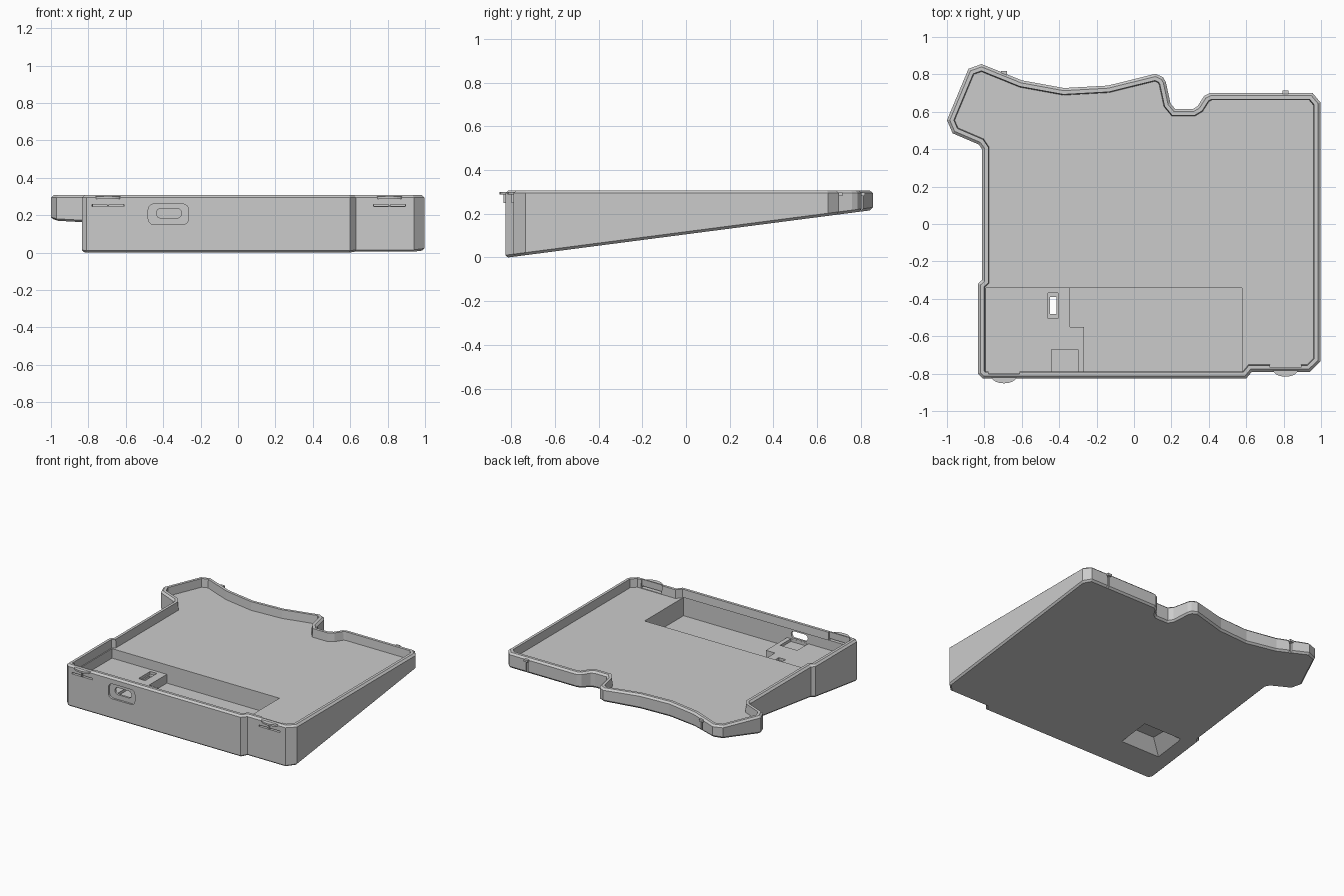
import bpy, bmesh, math
from mathutils import Vector

if "Cube" in bpy.data.objects:
    bpy.data.objects.remove(bpy.data.objects["Cube"], do_unlink=True)

grey = bpy.data.materials.new("plain grey")
grey.use_nodes = True
COLOUR = (0.6, 0.6, 0.6, 1)
grey.diffuse_color = COLOUR
grey.node_tree.nodes["Principled BSDF"].inputs["Base Color"].default_value = COLOUR

TOP, FLOOR, POCKET, SHELF = 0.307, 0.245, 0.11, 0.175


def underside(y):
    return 0.13 * (y + 0.814)


def loft(name, rings):
    """Closed solid through rings of equal point count, faces outward."""
    bm = bmesh.new()
    loops = [[bm.verts.new(p) for p in ring] for ring in rings]
    n = len(loops[0])
    for a, b in zip(loops, loops[1:]):
        for i in range(n):
            j = (i + 1) % n
            bm.faces.new((a[i], a[j], b[j], b[i]))
    caps = [bm.faces.new(loops[0][::-1]), bm.faces.new(loops[-1])]
    bmesh.ops.triangulate(bm, faces=caps)
    if bm.calc_volume(signed=True) < 0:
        bmesh.ops.reverse_faces(bm, faces=bm.faces)
    mesh = bpy.data.meshes.new(name)
    bm.to_mesh(mesh)
    bm.free()
    mesh.materials.append(grey)
    obj = bpy.data.objects.new(name, mesh)
    bpy.context.collection.objects.link(obj)
    return obj


def prism(name, outline, z0, z1):
    return loft(name, [[(x, y, z) for x, y in outline] for z in (z0, z1)])


def rect(x0, x1, y0, y1):
    return [(x0, y0), (x1, y0), (x1, y1), (x0, y1)]


def box(name, x0, x1, y0, y1, z0, z1):
    return prism(name, rect(x0, x1, y0, y1), z0, z1)


def inset(points, d):
    """Mitred inward offset of a counterclockwise outline."""
    out, n = [], len(points)
    for i in range(n):
        p, q, r = (Vector(points[(i + k) % n]) for k in (-1, 0, 1))
        u, v = (q - p).normalized(), (r - q).normalized()
        a, b = Vector((-u.y, u.x)), Vector((-v.y, v.x))
        out.append(tuple(q + (a + b) * d / (1 + a.dot(b))))
    return out


def rounded(x0, x1, z0, z1, r, y):
    """Rounded rectangle standing in the xz plane."""
    ring = []
    corners = [(x1 - r, z1 - r), (x0 + r, z1 - r), (x0 + r, z0 + r), (x1 - r, z0 + r)]
    for k, (cx, cz) in enumerate(corners):
        for s in range(5):
            t = (k + s / 4) * math.pi / 2
            ring.append((cx + r * math.cos(t), y, cz + r * math.sin(t)))
    return ring


def volume(mesh):
    bm = bmesh.new()
    bm.from_mesh(mesh)
    result = bm.calc_volume(signed=True)
    bm.free()
    return result


def cut(target, cutter):
    """Subtract the cutter, keeping only a result with a sound volume."""
    before = volume(target.data)
    for solver in ("EXACT", "FLOAT"):
        mod = target.modifiers.new("cut", "BOOLEAN")
        mod.operation, mod.solver, mod.object = "DIFFERENCE", solver, cutter
        graph = bpy.context.evaluated_depsgraph_get()
        mesh = bpy.data.meshes.new_from_object(target.evaluated_get(graph), depsgraph=graph)
        target.modifiers.remove(mod)
        if before * 0.6 < volume(mesh) < before * 1.001:
            target.data = mesh
            break
    bpy.data.objects.remove(cutter, do_unlink=True)


# Wedge-shaped tray with a raised rim
outline = [
    (-.835, -.801), (-.81, -.826), (.6, -.826), (.63, -.79), (.94, -.79), (.997, -.735),
    (.997, .65), (.955, .70), (.405, .70), (.375, .685), (.34, .63), (.315, .615),
    (.22, .615), (.195, .645), (.17, .76), (.155, .785), (.115, .803),
    (-.14, .74), (-.375, .727), (-.6, .768), (-.815, .855), (-.885, .83),
    (-1, .555), (-.97, .485), (-.83, .425), (-.813, .40), (-.813, -.30), (-.835, -.32),
]


def level(d, z):
    return [(x, y, z) for x, y in inset(outline, d)]


tray = loft("tray", [
    [(x, y, underside(y)) for x, y in inset(outline, .012)],
    [(x, y, underside(y) + .012) for x, y in outline],
    level(0, TOP - .013), level(.014, TOP), level(.034, TOP), level(.038, FLOOR),
])

# Electronics pocket with a raised shelf at its right end
cut(tray, prism("pocket_cutter", [
    (-.268, -.797), (.578, -.797), (.578, -.342), (-.342, -.342),
    (-.342, -.55), (-.268, -.55)], POCKET, FLOOR + .004))
cut(tray, prism("shelf_cutter", [
    (-.79, -.797), (-.262, -.797), (-.262, -.545), (-.338, -.545),
    (-.338, -.342), (-.79, -.342)], SHELF, FLOOR + .004))
cut(tray, box("connector_cutter", -.44, -.3, -.796, -.67, SHELF - .02, SHELF + .03))

# Connector port in the front wall
cut(tray, loft("port_recess_cutter",
               [rounded(-.48, -.265, .15, .26, .03, y) for y in (-.9, -.812)]))
cut(tray, loft("port_slot_cutter",
               [rounded(-.437, -.302, .185, .236, .024, y) for y in (-.9, -.76)]))

# Sloped recess in the underside, with a switch slot through the shelf
mouth = rect(-.74, -.395, -.615, -.36)
roof = rect(-.62, -.4, -.535, -.365)
cut(tray, loft("switch_recess_cutter", [
    [(x, y, underside(y) - .02) for x, y in mouth],
    [(x, y, .115) for x, y in roof]]))
cut(tray, box("slot_step_cutter", -.46, -.405, -.505, -.368, SHELF - .02, SHELF + .03))
cut(tray, box("slot_cutter", -.45, -.415, -.48, -.39, .05, SHELF + .03))

# Front snap catches: flex slits, curved lips and ribs
for side, x, wall in (("right", -.695, -.826), ("left", .81, -.79)):
    cut(tray, box("slit_cutter", x - .085, x + .085, wall - .03, wall + .03, .247, .258))
    cut(tray, box("relief_cutter", x - .084, x + .084, wall + .024, wall + .06,
                  FLOOR + .004, TOP + .01))
    lip = [(x + .068 * math.cos(t), wall + .012 + .038 * math.sin(t))
           for t in (math.pi * (1 + k / 10) for k in range(11))]
    prism(side + "_front_lip", lip, .288, .3)
    box(side + "_front_rib", x - .006, x + .006, wall - .008, wall + .01, .25, .29)

# Back snap catches: grooves with small tabs above
for side, x, wall in (("right", -.695, .803), ("left", .81, .70)):
    cut(tray, box("groove_cutter", x - .008, x + .008, wall - .012, wall + .03, .15, .285))
    box(side + "_back_tab", x - .016, x + .016, wall - .014, wall + .015, .282, .298)
